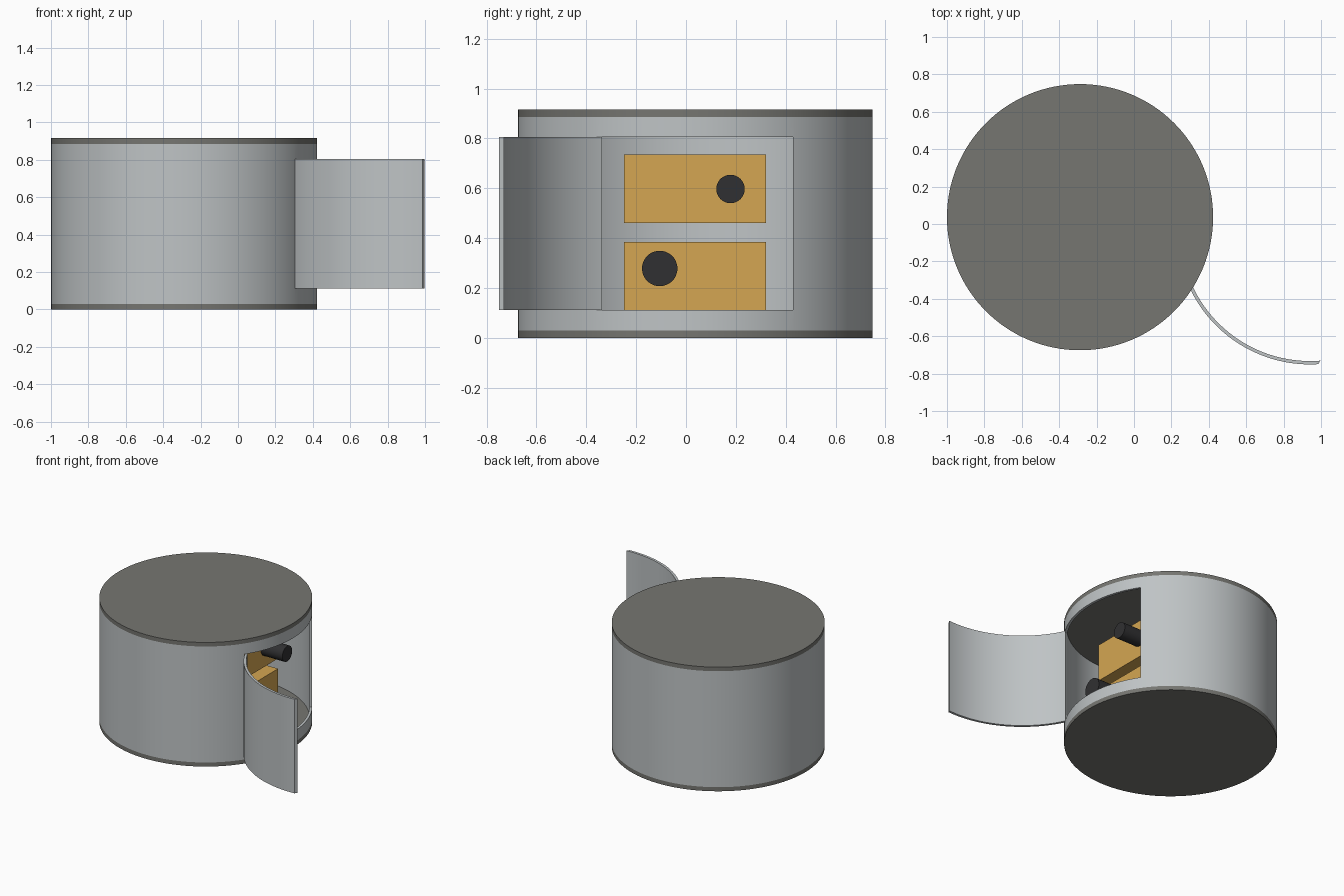
import bpy, bmesh, math
from mathutils import Matrix, Vector

if "Cube" in bpy.data.objects:
    bpy.data.objects.remove(bpy.data.objects["Cube"])

R = 0.7115                    # drum radius
WALL = 0.018                  # shell thickness
CX, CY = R - 1, 0.0365        # drum axis
H, CAP = 0.915, 0.03          # total height, cap thickness
HALF = 0.393                  # half width of the doorway
DOOR_Z = (0.112, 0.805)
SEGS = 128


def material(name, rgb):
    m = bpy.data.materials.new(name)
    m.use_nodes = True
    m.diffuse_color = (*rgb, 1)
    m.node_tree.nodes["Principled BSDF"].inputs["Base Color"].default_value = (*rgb, 1)
    return m


STEEL = material("light steel", (0.52, 0.55, 0.56))
DARK = material("dark grey", (0.18, 0.18, 0.165))
GOLD = material("golden tan", (0.66, 0.38, 0.085))
BLACK = material("black", (0.03, 0.03, 0.032))


def add_object(name, bm, mat):
    mesh = bpy.data.meshes.new(name)
    bmesh.ops.recalc_face_normals(bm, faces=bm.faces)
    bm.to_mesh(mesh)
    bm.free()
    mesh.materials.append(mat)
    ob = bpy.data.objects.new(name, mesh)
    bpy.context.collection.objects.link(ob)
    return ob


def smooth(ob):
    bpy.ops.object.select_all(action='DESELECT')
    ob.select_set(True)
    bpy.context.view_layer.objects.active = ob
    bpy.ops.object.shade_smooth_by_angle(angle=math.radians(30))


def box(name, lo, hi, mat):
    lo, hi = Vector(lo), Vector(hi)
    bm = bmesh.new()
    bmesh.ops.create_cube(bm, size=1, matrix=Matrix.Translation((lo + hi) / 2)
                          @ Matrix.Diagonal((*(hi - lo), 1)))
    return add_object(name, bm, mat)


def cylinder(name, radius, depth, matrix, mat, segs):
    bm = bmesh.new()
    bmesh.ops.create_cone(bm, cap_ends=True, segments=segs, radius1=radius,
                          radius2=radius, depth=depth, matrix=matrix)
    ob = add_object(name, bm, mat)
    smooth(ob)
    return ob


def tube(name):
    # Rectangular wall section spun around the drum axis
    bm = bmesh.new()
    section = [(R, CAP), (R, H - CAP), (R - WALL, H - CAP), (R - WALL, CAP)]
    rings = []
    for i in range(SEGS):
        a = math.tau * i / SEGS
        rings.append([bm.verts.new((CX + r * math.cos(a), CY + r * math.sin(a), z))
                      for r, z in section])
    for i in range(SEGS):
        p, q = rings[i], rings[(i + 1) % SEGS]
        for j in range(4):
            k = (j + 1) % 4
            bm.faces.new((p[j], q[j], q[k], p[k]))
    return add_object(name, bm, STEEL)


def cut(ob, cutter, operation):
    mod = ob.modifiers.new("doorway", 'BOOLEAN')
    mod.object, mod.operation, mod.solver = cutter, operation, 'EXACT'
    deps = bpy.context.evaluated_depsgraph_get()
    mesh = bpy.data.meshes.new_from_object(ob.evaluated_get(deps))
    ob.modifiers.clear()
    ob.data = mesh


# Shell with a doorway; the door is the piece that was cut out
doorway = box("doorway_cutter", (CX + R / 2, CY - HALF, DOOR_Z[0]),
              (CX + R + 0.1, CY + HALF, DOOR_Z[1]), STEEL)
doorway.hide_render = True
shell = tube("drum_shell")
door = tube("curved_door")
cut(shell, doorway, 'DIFFERENCE')
cut(door, doorway, 'INTERSECT')
bpy.data.objects.remove(doorway)

# Swing the door open about its outer front edge
hinge = Vector((CX + math.sqrt(R * R - HALF * HALF), CY - HALF, 0))
door.data.transform(Matrix.Translation(hinge)
                    @ Matrix.Rotation(math.radians(-120), 4, 'Z')
                    @ Matrix.Translation(-hinge))
smooth(shell)
smooth(door)

# Floor and roof discs
for name, z in (("bottom_cap", CAP / 2), ("top_cap", H - CAP / 2)):
    cylinder(name, R, CAP, Matrix.Translation((CX, CY, z)), DARK, SEGS)

# Inner blocks, each with a round peg pointing at the doorway
front, tip = CX + 0.39, CX + 0.565
for level, z0, z1, peg_y, peg_z, peg_r in (
        ("lower", CAP, 0.385, -0.142, 0.278, 0.071),
        ("upper", 0.46, 0.735, 0.142, 0.597, 0.057)):
    box(level + "_block", (CX - 0.39, CY - 0.285, z0), (front, CY + 0.285, z1), GOLD)
    cylinder(level + "_peg", peg_r, tip - front + 0.02,
             Matrix.Translation(((tip + front - 0.02) / 2, CY + peg_y, peg_z))
             @ Matrix.Rotation(math.pi / 2, 4, 'Y'), BLACK, 48)
